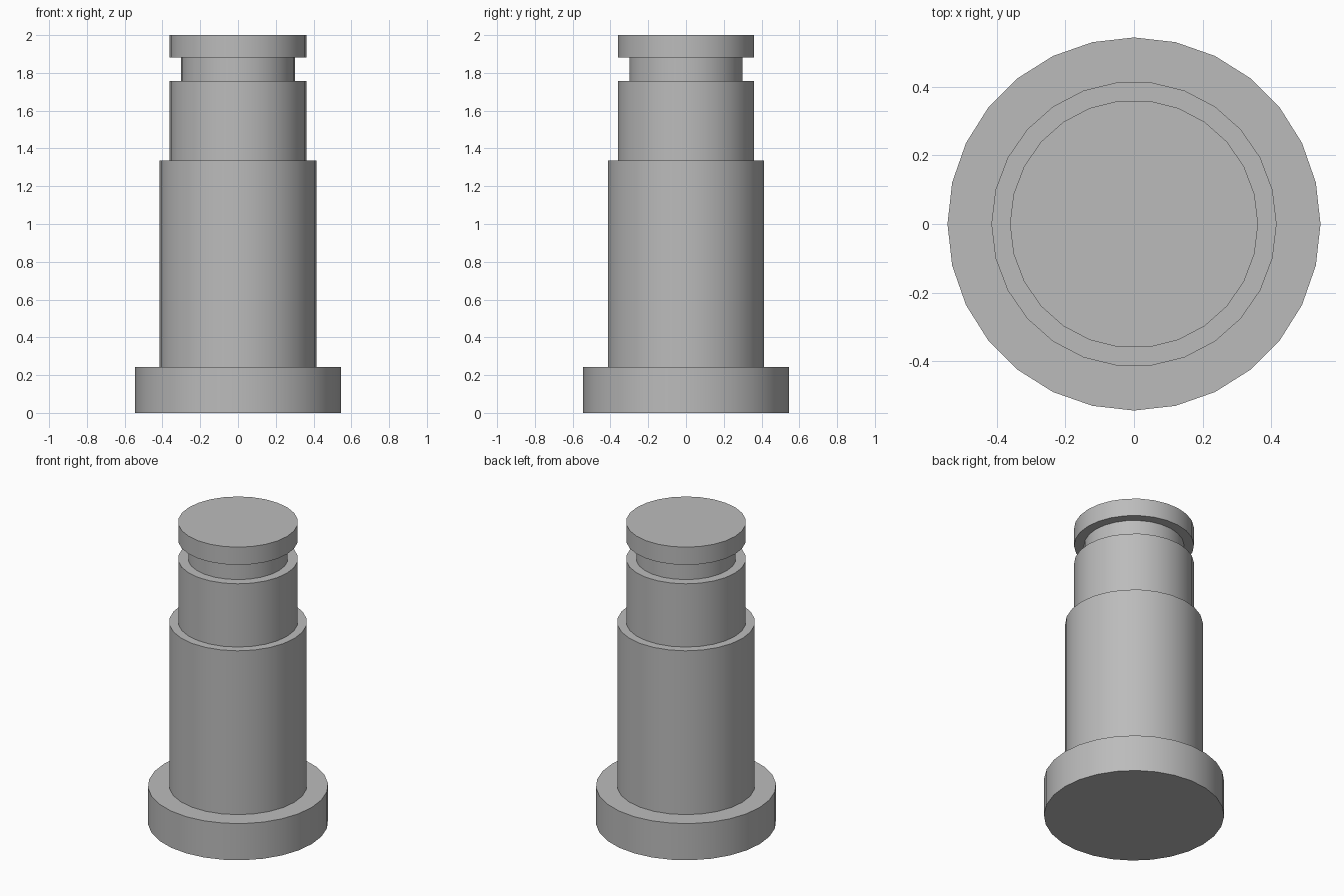
import bpy
import math

cube = bpy.data.objects.get("Cube")
if cube:
    bpy.data.objects.remove(cube, do_unlink=True)

# Single plain grey finish
grey = bpy.data.materials.new("plain_grey")
grey.use_nodes = True
colour = (0.5, 0.5, 0.5, 1.0)
grey.diffuse_color = colour
grey.node_tree.nodes["Principled BSDF"].inputs["Base Color"].default_value = colour


def disc(name, radius, bottom, top, sides):
    """Upright cylinder with a corner on the +x axis."""
    bpy.ops.mesh.primitive_cylinder_add(
        vertices=sides, radius=radius, depth=top - bottom,
        location=(0, 0, (bottom + top) / 2))
    obj = bpy.context.object
    obj.name = name
    # Blender starts the ring on +y, so turn it to start on +x
    obj.rotation_euler.z = math.pi / 2
    obj.data.materials.append(grey)
    bpy.ops.object.shade_smooth_by_angle(angle=math.radians(30))


# Stepped pin, from the foot up
disc("base_flange", 0.544, 0.0, 0.244, 28)
disc("main_shaft", 0.416, 0.244, 1.335, 26)
disc("upper_shaft", 0.362, 1.335, 1.756, 26)
disc("groove_neck", 0.302, 1.756, 1.882, 26)
disc("top_cap", 0.362, 1.882, 2.0, 26)
